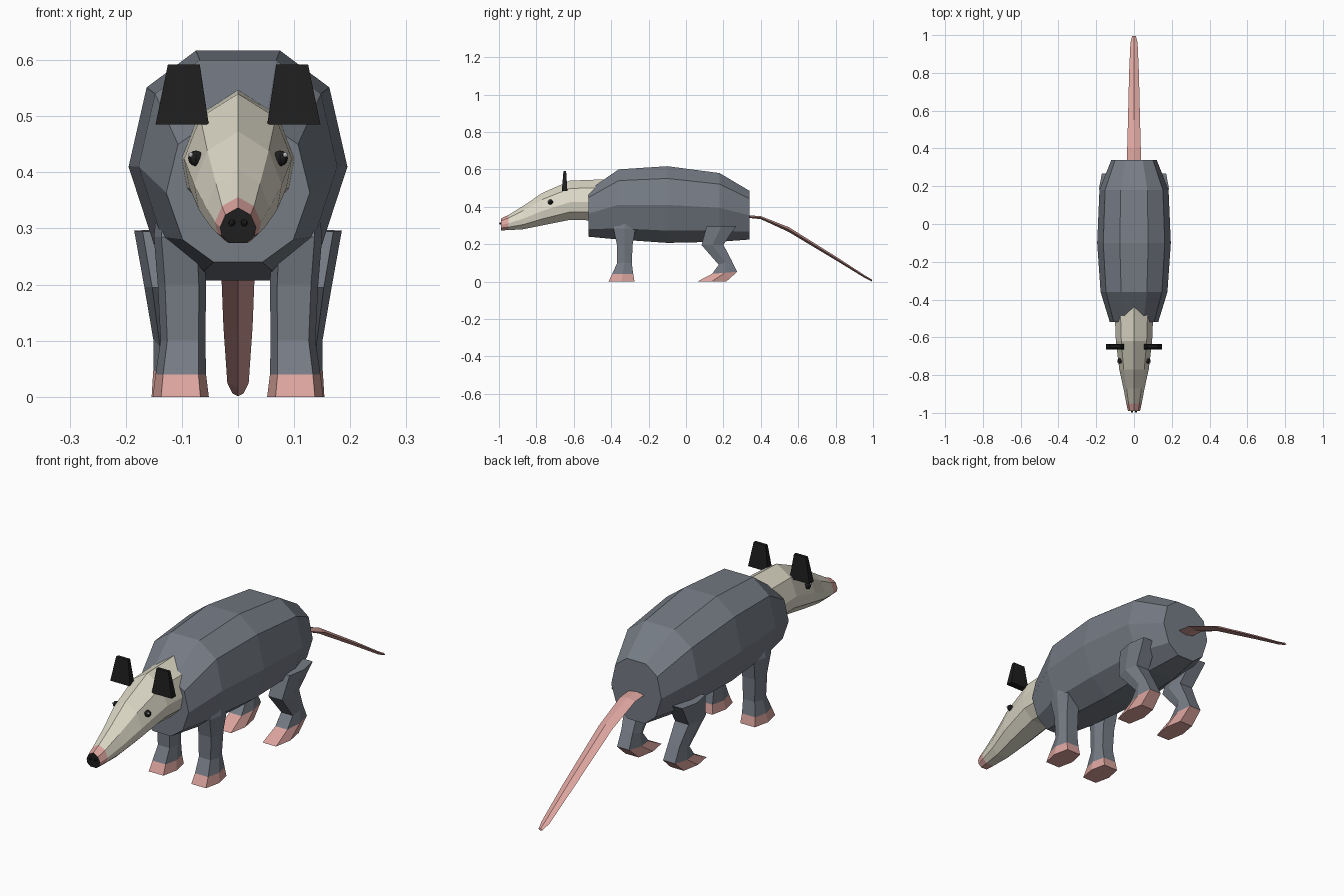
import bpy, bmesh
from mathutils import Matrix

if "Cube" in bpy.data.objects:
    bpy.data.objects.remove(bpy.data.objects["Cube"])


def mat(name, r, g, b):
    m = bpy.data.materials.new(name)
    m.diffuse_color = (r, g, b, 1)
    m.use_nodes = True
    m.node_tree.nodes["Principled BSDF"].inputs["Base Color"].default_value = m.diffuse_color
    return m


GREY = mat("slate_fur", 0.18, 0.20, 0.235)
CREAM = mat("cream_fur", 0.72, 0.69, 0.57)
PINK = mat("pink_skin", 0.71, 0.37, 0.34)
BLACK = mat("black", 0.013, 0.013, 0.013)
WHITE = mat("white", 0.85, 0.85, 0.85)


def finish(bm, name, mats):
    bmesh.ops.recalc_face_normals(bm, faces=bm.faces[:])
    me = bpy.data.meshes.new(name)
    bm.to_mesh(me)
    bm.free()
    for m in mats:
        me.materials.append(m)
    ob = bpy.data.objects.new(name, me)
    bpy.context.collection.objects.link(ob)
    return ob


def loft(name, rings, mats, band=lambda i: 0, start=0, end=0):
    """Skin closed rings in order; band(i) gives the material of strip i."""
    bm = bmesh.new()
    vs = [[bm.verts.new(p) for p in r] for r in rings]
    n = len(vs[0])
    for i in range(len(vs) - 1):
        for j in range(n):
            k = (j + 1) % n
            f = bm.faces.new((vs[i][j], vs[i][k], vs[i + 1][k], vs[i + 1][j]))
            f.material_index = band(i)
    bm.faces.new(vs[0]).material_index = start
    bm.faces.new(vs[-1]).material_index = end
    return finish(bm, name, mats)


def slice_rings(half, sections):
    """Mirror a half profile (0-1 width, 0-1 height) into rings along y."""
    prof = half + [(-u, v) for u, v in reversed(half) if u > 0]
    return [[(u * w, y, zb + v * (zt - zb)) for u, v in prof]
            for y, w, zb, zt in sections]


# Torso: ten-sided barrel (y, half width, bottom, top)
loft("body", slice_rings(
    [(.385, 1), (.835, .84), (1, .495), (.77, .16), (.34, 0)],
    [(-.52, .128, .24, .49), (-.36, .177, .225, .60), (-.1, .195, .207, .617),
     (.18, .183, .213, .58), (.34, .12, .225, .485)]), [GREY])

# Head: ridged wedge, pink muzzle, black nose
loft("head", slice_rings(
    [(0, 1), (.7, .8), (1, .45), (.9, .2), (.45, 0)],
    [(-.99, .032, .274, .337), (-.95, .041, .275, .356), (-.87, .056, .28, .405),
     (-.77, .078, .30, .473), (-.62, .096, .33, .54), (-.40, .105, .325, .548)]),
    [CREAM, PINK, BLACK], lambda i: 1 if i == 0 else 0, start=2)

# Tail: flattened diamond tapering to the ground (y, z, half width, half height)
loft("tail", [[(-w, y, z), (0, y, z + h), (w, y, z), (0, y, z - h)]
              for y, z, w, h in [(.28, .352, .038, .006), (.40, .342, .036, .008),
                                 (.55, .278, .032, .013), (.80, .125, .026, .01),
                                 (.96, .024, .019, .007), (.995, .006, .010, .005)]],
     [PINK])


def leg(name, s, sections, foot):
    """Hexagonal limb: (front y, front z, back y, back z, centre x, half width)."""
    rings = []
    for yf, zf, yb, zb, x, w in sections:
        ym, zm = (yf + yb) / 2, (zf + zb) / 2
        rings.append([(s * (x + u * w), y, z) for u, y, z in
                      [(-.7, yf, zf), (.7, yf, zf), (1, ym, zm),
                       (.7, yb, zb), (-.7, yb, zb), (-1, ym, zm)]])
    loft(name, rings, [GREY, PINK], lambda i: int(i >= foot), end=1)


for s, side in ((1, "right"), (-1, "left")):
    leg("front_leg_" + side, s, [
        (-.36, .33, -.30, .33, .105, .040), (-.388, .285, -.27, .285, .105, .045),
        (-.37, .20, -.285, .20, .100, .043), (-.368, .10, -.29, .10, .098, .040),
        (-.395, .04, -.282, .04, .102, .045), (-.415, 0, -.275, 0, .102, .050)], 4)
    leg("hind_leg_" + side, s, [
        (.11, .295, .268, .297, .135, .050), (.083, .195, .20, .197, .120, .047),
        (.175, .09, .243, .115, .112, .039), (.14, .042, .273, .052, .110, .041),
        (.06, 0, .215, 0, .108, .046)], 3)

    # Ear: tapered slab, wide at the base
    loft("ear_" + side, [
        [(s * x0, y0, z), (s * x1, y0, z), (s * x1, y1, z), (s * x0, y1, z)]
        for x0, x1, y0, y1, z in [(.052, .147, -.664, -.634, .485),
                                  (.068, .125, -.655, -.641, .592)]], [BLACK])

    # Eye with a small highlight, and nostril
    for part, loc, r, m in (("eye_", (.075, -.725, .425), .014, BLACK),
                            ("eye_glint_", (.084, -.733, .431), .0045, WHITE),
                            ("nostril_", (.011, -.993, .31), .006, BLACK)):
        bm = bmesh.new()
        bmesh.ops.create_uvsphere(bm, u_segments=8, v_segments=6, radius=r,
                                  matrix=Matrix.Translation((s * loc[0], loc[1], loc[2])))
        finish(bm, part + side, [m])
